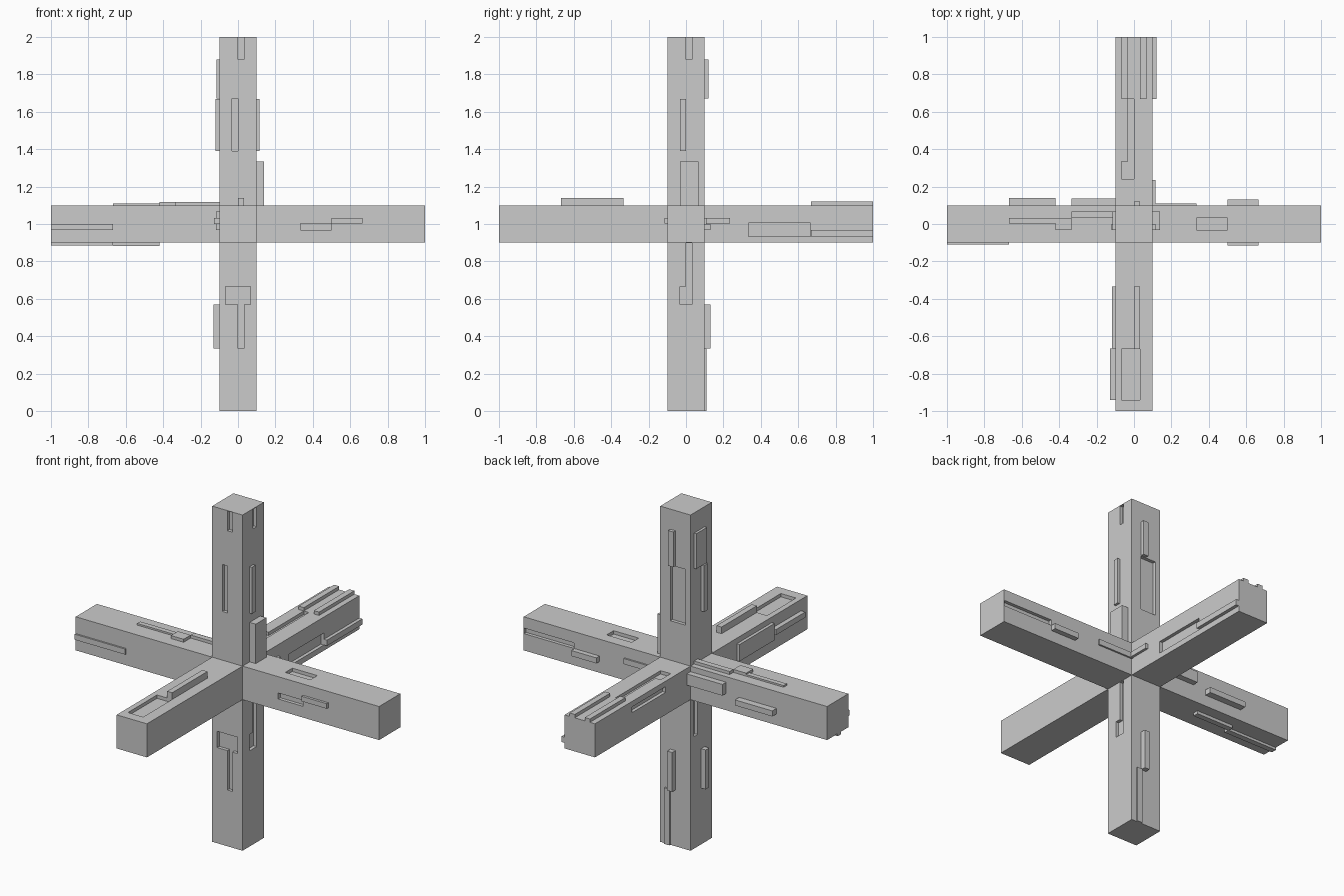
import bpy, bmesh
from mathutils import Vector

if "Cube" in bpy.data.objects:
    bpy.data.objects.remove(bpy.data.objects["Cube"])

H = 0.1             # half thickness of the arms
T, S = 0.033, 0.067  # panel grid steps across an arm


def add_box(bm, lo, hi):
    verts = bmesh.ops.create_cube(bm, size=1)['verts']
    for v in verts:
        v.co = Vector([lo[i] if v.co[i] < 0 else hi[i] for i in range(3)])


def panel(bm, face, u, v, inner, outer):
    """Box on an arm face; u and v are ranges on the other two axes."""
    axis, sign = 'xyz'.index(face[1]), 1 if face[0] == '+' else -1
    span = [u, v]
    span.insert(axis, sorted((sign * inner, sign * outer)))
    add_box(bm, [s[0] for s in span], [s[1] for s in span])


def make_object(name, bm):
    bmesh.ops.recalc_face_normals(bm, faces=bm.faces)
    mesh = bpy.data.meshes.new(name)
    bm.to_mesh(mesh)
    bm.free()
    ob = bpy.data.objects.new(name, mesh)
    ob.location.z = 1
    bpy.context.collection.objects.link(ob)
    return ob


# Six-armed cross: a small cube with every face pulled out
bm = bmesh.new()
bmesh.ops.create_cube(bm, size=2 * H)
bm.normal_update()
for f in bmesh.ops.extrude_discrete_faces(bm, faces=bm.faces[:])['faces']:
    d = f.calc_center_median().normalized()
    bmesh.ops.translate(bm, verts=f.verts, vec=d * 0.9)
cross = make_object("cross_body", bm)

# Recessed panels, coordinates measured from the centre of the cross
E, N = 0.998, 0.101
recesses = [
    # upper arm
    ('-y', (0, T), (.88, E)), ('-y', (-T, 0), (.39, .67)),
    ('+x', (0, T), (.88, E)), ('+y', (-S, T), (.335, .667)),
    # lower arm
    ('-y', (-S, S), (-.43, -.333)), ('-y', (0, T), (-.665, -.429)),
    ('+x', (-T, T), (-.43, -.333)), ('+x', (0, T), (-.334, -N)),
    ('-x', (T, S), (-.333, -N)),
    # front arm
    ('+z', (-S, T), (-.94, -.667)),
    # back arm
    ('+z', (-T, 0), (.334, .667)), ('+z', (-S, 0), (.24, .335)),
    ('+x', (.335, .665), (-S, .005)), ('-x', (.335, .65), (T, S)),
    # right arm
    ('+z', (.335, .5), (-T, T)), ('-y', (.335, .5), (-T, .003)),
    ('+y', (.667, E), (0, T)),
]
bm = bmesh.new()
for face, u, v in recesses:
    panel(bm, face, u, v, H - 0.02, H + 0.02)
cutter = make_object("recess_cutter", bm)
cutter.hide_render = True

mod = cross.modifiers.new("recesses", 'BOOLEAN')
mod.operation = 'DIFFERENCE'
mod.solver = 'EXACT'
mod.use_self = True
mod.object = cutter
bpy.context.view_layer.objects.active = cross
bpy.ops.object.modifier_apply(modifier=mod.name)
bpy.data.objects.remove(cutter)

# Raised panels per arm: face, two ranges, height
raised = {
    "upper_arm_panels": [
        ('-x', (-T, S), (.67, .88), .015), ('-x', (-T, 0), (.39, .667), .02),
        ('+x', (-T, 0), (.39, .667), .015), ('+x', (-T, S), (H, .335), .04),
        ('+y', (0, T), (.67, .88), .02)],
    "lower_arm_panels": [
        ('+y', (0, T), (-.665, -.43), .03), ('+y', (T, S), (-1, -.665), .01),
        ('-x', (-T, 0), (-.665, -.43), .03)],
    "front_arm_panels": [
        ('+z', (0, T), (-.667, -.335), .04),
        ('-x', (-.665, -.335), (-T, S), .018),
        ('-x', (-.94, -.665), (0, T), .028)],
    "back_arm_panels": [
        ('+z', (-S, -T), (.667, 1), .02), ('+z', (T, S), (.667, 1), .02),
        ('+x', (.667, 1), (-S, -T), .02), ('+x', (H, .235), (.003, T), .015)],
    "left_arm_panels": [
        ('+z', (-.667, -.42), (.003, T), .01), ('+z', (-.42, -.335), (-T, T), .018),
        ('+z', (-.335, -H), (T, S), .018), ('-y', (-1, -.667), (-T, 0), .01),
        ('-z', (-1, -.667), (-T, 0), .015), ('-z', (-.667, -.42), (0, T), .018),
        ('+y', (-.335, -H), (0, S), .035), ('+y', (-.667, -.42), (-T, 0), .04)],
    "right_arm_panels": [
        ('-y', (.5, .665), (.003, T), .015), ('+y', (H, .335), (0, T), .01),
        ('+y', (.5, .665), (-T, 0), .03)],
}
for name, items in raised.items():
    bm = bmesh.new()
    for face, u, v, h in items:
        panel(bm, face, u, v, H - 0.002, H + h)
    make_object(name, bm)
